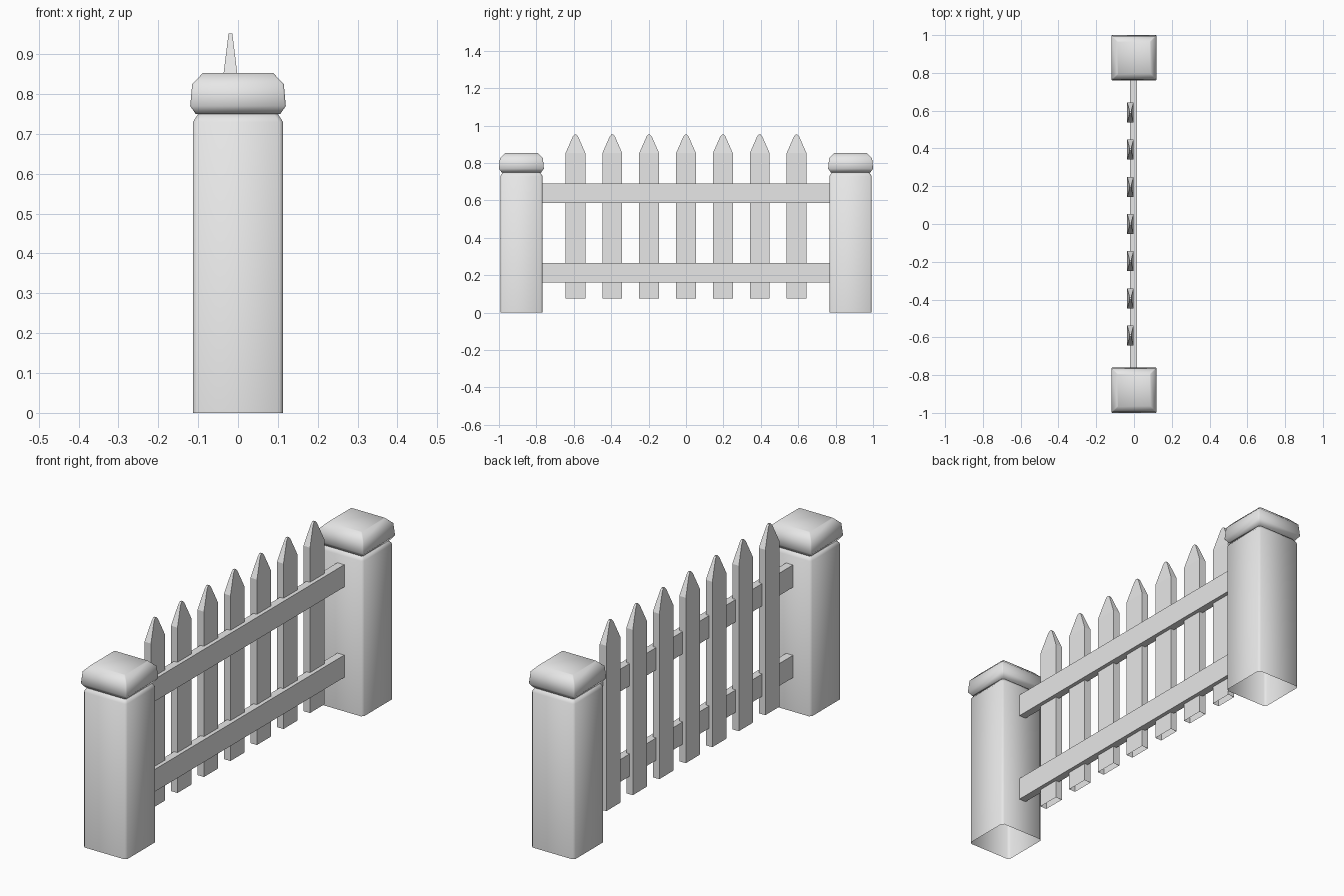
import bpy
import bmesh
import math

cube = bpy.data.objects.get("Cube")
if cube:
    bpy.data.objects.remove(cube, do_unlink=True)

# One plain grey for the whole fence
grey = bpy.data.materials.new("plain_grey")
grey.use_nodes = True
GREY = (0.8, 0.8, 0.8, 1)
grey.diffuse_color = GREY
grey.node_tree.nodes["Principled BSDF"].inputs["Base Color"].default_value = GREY


def ring_points(hx, hy, cut):
    """Rectangle outline, with its corners cut when cut is above zero."""
    points = []
    for sx, sy in ((1, 1), (-1, 1), (-1, -1), (1, -1)):
        if cut:
            pair = [(sx * hx, sy * (hy - cut)), (sx * (hx - cut), sy * hy)]
            points += pair if sx * sy > 0 else pair[::-1]
        else:
            points.append((sx * hx, sy * hy))
    return points


def stack(name, location, sections, cut=0, close_bottom=False, smooth=None):
    """Skin rectangular sections (z, half x, half y) into one part."""
    bm = bmesh.new()
    rings = [[bm.verts.new((x, y, z)) for x, y in ring_points(hx, hy, cut)]
             for z, hx, hy in sections]
    for low, high in zip(rings, rings[1:]):
        for i in range(len(low)):
            j = (i + 1) % len(low)
            bm.faces.new((low[i], low[j], high[j], high[i]))
    bm.faces.new(rings[-1])
    if close_bottom:
        bm.faces.new(rings[0][::-1])
    mesh = bpy.data.meshes.new(name)
    bm.to_mesh(mesh)
    bm.free()
    mesh.materials.append(grey)
    obj = bpy.data.objects.new(name, mesh)
    obj.location = location
    bpy.context.collection.objects.link(obj)
    if smooth:
        bpy.ops.object.select_all(action="DESELECT")
        obj.select_set(True)
        bpy.context.view_layer.objects.active = obj
        bpy.ops.object.shade_smooth_by_angle(angle=math.radians(smooth))
    return obj


# End posts, hollow below, each with a rounded cap
for side, y in (("front", -0.88), ("back", 0.88)):
    stack(side + "_post", (0, y, 0),
          [(0, 0.113, 0.113), (0.73, 0.113, 0.113), (0.75, 0.1, 0.1)],
          cut=0.01, smooth=60)
    stack(side + "_post_cap", (0, y, 0),
          [(0.75, 0.106, 0.106), (0.77, 0.12, 0.12),
           (0.825, 0.115, 0.115), (0.853, 0.088, 0.088)],
          cut=0.004, close_bottom=True, smooth=60)

# Two rails between the posts
for name, z in (("lower_rail", 0.16), ("upper_rail", 0.585)):
    stack(name, (-0.002, 0, z),
          [(0, 0.018, 0.77), (0.105, 0.018, 0.77)], close_bottom=True)

# Seven pointed pickets, hollow below
for i in range(7):
    stack(f"picket_{i + 1}", (-0.019, (i - 3) * 0.197, 0),
          [(0.075, 0.017, 0.053), (0.853, 0.017, 0.053),
           (0.942, 0.006, 0.014), (0.952, 0.005, 0.005)])
